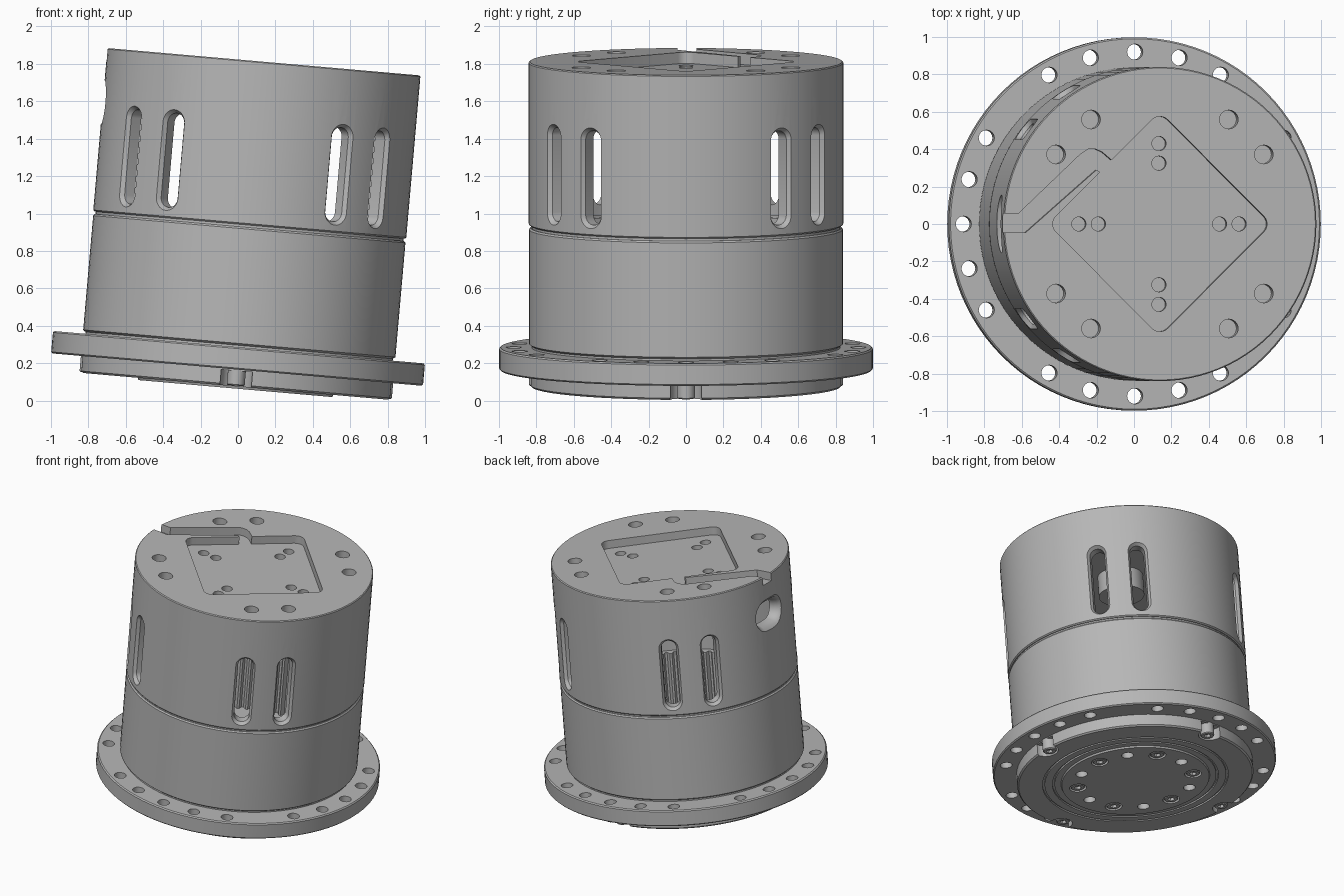
import bpy, bmesh
from math import sin, cos, pi, radians
from mathutils import Matrix, Vector

cube = bpy.data.objects.get("Cube")
if cube:
    bpy.data.objects.remove(cube, do_unlink=True)

grey = bpy.data.materials.new("machined_grey")
grey.use_nodes = True
COLOUR = (0.47, 0.47, 0.47, 1)
grey.diffuse_color = COLOUR
grey.node_tree.nodes["Principled BSDF"].inputs["Base Color"].default_value = COLOUR

# The whole assembly leans a little towards +x
LEAN = Matrix.Translation((-0.013, 0, 0.076)) @ Matrix.Rotation(radians(5), 4, 'Y')


def circle(r, z, n=96, x=0, y=0, start=0.0):
    return [Vector((x + r * cos(start + 2 * pi * i / n), y + r * sin(start + 2 * pi * i / n), z))
            for i in range(n)]


def loft(bm, rings, closed=False):
    """Skin a series of equal rings; cap the ends unless closed into a loop."""
    rows = [[bm.verts.new(p) for p in ring] for ring in rings]
    n = len(rows[0])
    pairs = list(zip(rows, rows[1:]))
    if closed:
        pairs.append((rows[-1], rows[0]))
    else:
        bm.faces.new(rows[0])
        bm.faces.new(rows[-1])
    for a, b in pairs:
        for i in range(n):
            j = (i + 1) % n
            bm.faces.new((a[i], a[j], b[j], b[i]))


def make(name, lofts, closed=False):
    bm = bmesh.new()
    for rings in lofts:
        loft(bm, rings, closed)
    bmesh.ops.recalc_face_normals(bm, faces=bm.faces)
    mesh = bpy.data.meshes.new(name)
    bm.to_mesh(mesh)
    bm.free()
    mesh.materials.append(grey)
    ob = bpy.data.objects.new(name, mesh)
    bpy.context.collection.objects.link(ob)
    return ob


def lathe(name, profile, closed=False):
    return make(name, [[circle(r, z) for r, z in profile]], closed)


def cut(ob, lofts):
    cutter = make("cutter", lofts)
    cutter.hide_render = True
    mod = ob.modifiers.new("cut", 'BOOLEAN')
    mod.operation, mod.solver, mod.object = 'DIFFERENCE', 'EXACT', cutter
    bpy.context.view_layer.objects.active = ob
    bpy.ops.object.modifier_apply(modifier=mod.name)
    bpy.data.objects.remove(cutter, do_unlink=True)


def drill(r, x, y, z0, z1):
    return [circle(r, z, 24, x, y) for z in (z0, z1)]


def polar(r, deg):
    return r * cos(radians(deg)), r * sin(radians(deg))


def radial_slot(deg, z, half, straight, flat, steps):
    """Capsule-shaped cutter pointing outwards; steps are (radius, growth)."""
    d = Vector((*polar(1, deg), 0))
    t = Vector((-d.y, d.x, 0))
    rings = []
    for r, grow in steps:
        ring = []
        for i in range(24):
            a = pi * (i + 0.5) / 12
            u, v = (half + grow) * cos(a), (half + grow) * sin(a)
            if flat:
                u += straight if u > 0 else -straight
            else:
                v += straight if v > 0 else -straight
            ring.append(d * r + t * u + Vector((0, 0, z + v)))
        rings.append(ring)
    return rings


def prism(points, z0, z1):
    return [[Vector((x, y, z)) for x, y in points] for z in (z0, z1)]


parts = []

# Base plate with turned grooves and a shallow central boss
base = lathe("base_plate", [(0.52, -0.012), (0.525, 0), (0.57, 0), (0.57, 0.012), (0.585, 0.012),
                            (0.585, 0), (0.64, 0), (0.64, 0.012), (0.655, 0.012), (0.655, 0),
                            (0.823, 0), (0.833, 0.01), (0.833, 0.09)])
edge_spots = [polar(0.79, a) for a in range(0, 360, 90)]
cut(base, [drill(0.085, x * 1.04, y * 1.04, -0.1, 0.083) for x, y in edge_spots])
screw_spots = [polar(0.41, 12 + 60 * k) for k in range(6)]
plain_spots = [polar(0.41, 42 + 60 * k) for k in range(6)]
cut(base, [drill(0.06, x, y, -0.1, 0.02) for x, y in screw_spots]
    + [drill(0.042, x, y, -0.1, 0.06) for x, y in plain_spots])
parts.append(base)


# Socket head screws under the base
def screws(name, spots, r, z0, z1):
    ob = make(name, [[circle(r, z1, 24, x, y), circle(r, z0 + 0.006, 24, x, y),
                      circle(r - 0.006, z0, 24, x, y)] for x, y in spots])
    cut(ob, [[circle(r * 0.5, z, 6, x, y) for z in (z0 - 0.05, z0 + 0.02)] for x, y in spots])
    parts.append(ob)


screws("edge_screws", edge_spots, 0.048, 0.004, 0.09)
screws("boss_screws", screw_spots, 0.05, -0.01, 0.03)

# Mounting flange, drilled every 15 degrees except on the diagonals
flange = lathe("flange", [(0.99, 0.09), (0.998, 0.098), (0.998, 0.202), (0.99, 0.21)])
cut(flange, [drill(0.042, *polar(0.92, a), 0, 0.3) for a in range(0, 360, 15) if a % 90 != 45])
parts.append(flange)

# Lower housing with a toothed ring inside
parts.append(lathe("lower_housing", [(0.825, 0.205), (0.825, 0.22), (0.838, 0.23), (0.838, 0.843),
                                     (0.83, 0.852), (0.75, 0.852), (0.75, 0.23)]))
teeth = []
for r, tooth, z in ((0.755, 0, 0.225), (0.72, 1, 0.225), (0.72, 1, 0.72), (0.755, 0, 0.72)):
    ring = circle(1, 0, 288)
    teeth.append([Vector((p.x, p.y, 0)) * (r - 0.03 * tooth * (i % 4 < 2)) + Vector((0, 0, z))
                  for i, p in enumerate(ring)])
parts.append(make("toothed_ring", [teeth], closed=True))

# Thin recessed seam between the housings
parts.append(lathe("seam_ring", [(0.76, 0.845), (0.826, 0.845), (0.826, 0.872), (0.76, 0.872)],
                   closed=True))

# Upper housing: a cap with side slots
TOP = 1.742
FLOOR = TOP - 0.06
upper = lathe("upper_housing", [(0.834, TOP), (0.84, TOP - 0.006), (0.84, 0.873), (0.832, 0.865),
                                (0.75, 0.865), (0.75, 1.6)])
flare = [(0.6, 0), (0.815, 0), (0.85, 0.025), (0.95, 0.025)]
slot_angles = [s + k for s in (0, 180) for k in (37.3, 57.3, -37.3, -57.3)]
cut(upper, [radial_slot(a, 1.175, 0.053, 0.2, False, flare) for a in slot_angles])

# Rounded cable opening below the notch
cut(upper, [radial_slot(180, 1.45, 0.08, 0.055, True,
                        [(0.6, 0), (0.77, 0), (0.8, 0.006), (0.825, 0.02), (0.84, 0.04), (0.95, 0.04)])])

# Diamond recess with rounded corners in the top
diamond = []
for k in range(4):
    cx, cy = polar(0.515, 90 * k)
    for j in range(7):
        dx, dy = polar(0.06, 90 * k - 45 + 15 * j)
        diamond.append((cx + dx, cy + dy))
cut(upper, [prism(diamond, FLOOR, 2)])

# Cable channel from the rim to the recess
channel = [(-0.95, -0.045), (-0.72, -0.045), (-0.34, 0.29), (-0.2, 0.2), (-0.2, 0.29), (-0.31, 0.385),
           (-0.345, 0.4), (-0.385, 0.4), (-0.425, 0.375), (-0.76, 0.055), (-0.95, 0.055)]
cut(upper, [prism(channel, FLOOR, 2)])

# Blind holes in the rim and paired holes in the recess
cut(upper, [drill(0.05, *polar(0.67, s + k), 1.63, 2) for s in (0, 180) for k in (33.7, 56.5, -33.7, -56.5)]
    + [drill(0.038, *polar(r, a), 1.63, 2) for a in range(0, 360, 90) for r in (0.325, 0.43)])
parts.append(upper)

# Boss hanging from the inside of the cap
parts.append(lathe("inner_boss", [(0.16, 1.45), (0.16, 1.61)]))

for ob in parts:
    ob.matrix_world = LEAN
    bpy.ops.object.select_all(action='DESELECT')
    ob.select_set(True)
    bpy.context.view_layer.objects.active = ob
    bpy.ops.object.shade_smooth_by_angle(angle=radians(30))
